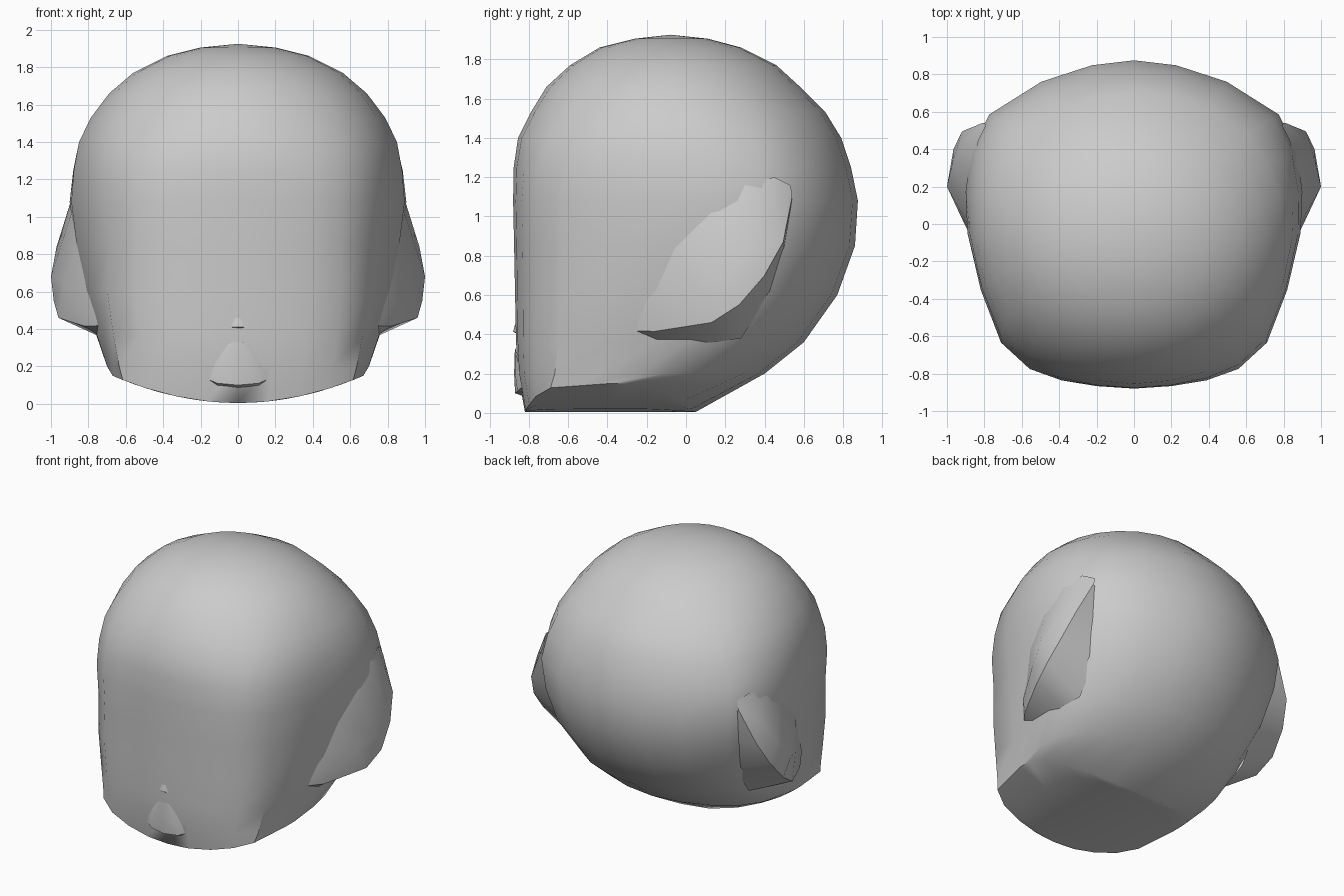
import bpy, bmesh, math


def finish(name, bm, angle=35):
    bmesh.ops.remove_doubles(bm, verts=bm.verts, dist=0.0005)
    bmesh.ops.recalc_face_normals(bm, faces=bm.faces)
    me = bpy.data.meshes.new(name)
    bm.to_mesh(me)
    bm.free()
    ob = bpy.data.objects.new(name, me)
    bpy.context.collection.objects.link(ob)
    bpy.ops.object.select_all(action='DESELECT')
    ob.select_set(True)
    bpy.context.view_layer.objects.active = ob
    bpy.ops.object.shade_smooth_by_angle(angle=math.radians(angle))
    return ob


def loft(bm, rows, closed=False):
    rows = [[bm.verts.new(p) for p in r] for r in rows]
    for a, b in zip(rows, rows[1:]):
        n = len(a)
        for i in range(n if closed else n - 1):
            j = (i + 1) % n
            bm.faces.new((a[i], a[j], b[j], b[i]))


# Half cross-sections of the head, front to back: boxy jaw, brow, round crown
LOW = [(0, -1), (.25, -.99), (.5, -.95), (.74, -.87), (.92, -.70), (.96, -.35), (1, 0),
       (1, .2), (.95, .45), (.82, .65), (.6, .83), (.32, .95), (0, 1)]
MID = [(0, -1), (.22, -.985), (.43, -.95), (.62, -.88), (.79, -.72), (.91, -.4), (.99, -.05),
       (1, .2), (.97, .45), (.86, .67), (.55, .87), (.25, .97), (0, 1)]
TOP = [(math.sin(math.radians(15 * i)), -math.cos(math.radians(15 * i))) for i in range(13)]


def section(xw, yf, yb, w):
    a, b, t = (LOW, MID, w) if w <= 1 else (MID, TOP, w - 1)
    c, r = (yf + yb) / 2, (yb - yf) / 2
    half = [(xw * (p[0] + (q[0] - p[0]) * t), c + r * (p[1] + (q[1] - p[1]) * t))
            for p, q in zip(a, b)]
    return half + [(-x, y) for x, y in half[-2:0:-1]]


# Head: curved underside, then levels (z, half width, front, back, section blend)
levels = [(.20, .70, -.855, .40, .1), (.36, .755, -.865, .60, .3), (.6, .83, -.87, .77, .6),
          (.85, .87, -.875, .86, .9), (1.08, .9, -.88, .875, 1), (1.25, .885, -.877, .84, 1.15),
          (1.4, .855, -.855, .79, 1.4), (1.53, .79, -.79, .71, 1.6), (1.66, .69, -.71, .58, 1.8),
          (1.77, .56, -.59, .46, 2), (1.86, .38, -.44, .28, 2), (1.905, .2, -.26, .11, 2),
          (1.925, 0, -.08, -.08, 2)]
base = section(.67, -.82, .05, 0)
rows = [[(x * t, y, .005 + .145 * (x * t / .67) ** 2) for x, y in base] for t in (0, .33, .67, 1)]
rows += [[(x, y, z) for x, y in section(xw, yf, yb, w)] for z, xw, yf, yb, w in levels]
bm = bmesh.new()
loft(bm, rows, True)
finish("head", bm)

# Flared side flaps: crease, crest, outer rim, underside
crease = [(.70, -.32, .42), (.775, -.22, .62), (.85, -.07, .86), (.88, .12, 1.05),
          (.87, .3, 1.16), (.83, .45, 1.2), (.79, .53, 1.16)]
crest = [(.70, -.32, .42), (.82, -.18, .52), (.93, .05, .64), (1.0, .2, .68),
         (.97, .33, .84), (.90, .45, 1.02), (.80, .54, 1.12)]
rim = [(.70, -.32, .42), (.82, -.16, .415), (.96, .13, .46), (.985, .27, .55),
       (.965, .40, .70), (.92, .495, .87), (.81, .54, 1.1)]
under = [(.70, -.32, .42), (.72, -.14, .35), (.74, .15, .36), (.71, .28, .38),
         (.70, .43, .60), (.76, .5, .84), (.78, .54, 1.08)]
for side, label in ((1, "right"), (-1, "left")):
    bm = bmesh.new()
    loft(bm, [[(side * x, y, z) for x, y, z in r] for r in (crease, crest, rim, under)])
    finish("side_flap_" + label, bm)

# Mouth: shallow raised upper lip with a dark underside
bm = bmesh.new()
loft(bm, [[(-.05, -.866, .32), (-.03, -.87, .33), (0, -.871, .33), (.03, -.87, .33), (.05, -.866, .32)],
          [(-.14, -.845, .2), (-.09, -.87, .2), (0, -.875, .2), (.09, -.87, .2), (.14, -.845, .2)],
          [(-.18, -.825, .14), (-.11, -.858, .11), (0, -.87, .1), (.11, -.858, .11), (.18, -.825, .14)],
          [(-.17, -.80, .12), (-.11, -.80, .085), (0, -.80, .075), (.11, -.80, .085), (.17, -.80, .12)]])
finish("mouth", bm)

# Nose: tiny wedge on the face
bm = bmesh.new()
loft(bm, [[(-.015, -.866, .46), (0, -.868, .46), (.015, -.866, .46)],
          [(-.035, -.868, .412), (0, -.88, .412), (.035, -.868, .412)],
          [(-.03, -.86, .405), (0, -.86, .403), (.03, -.86, .405)]])
finish("nose", bm)
